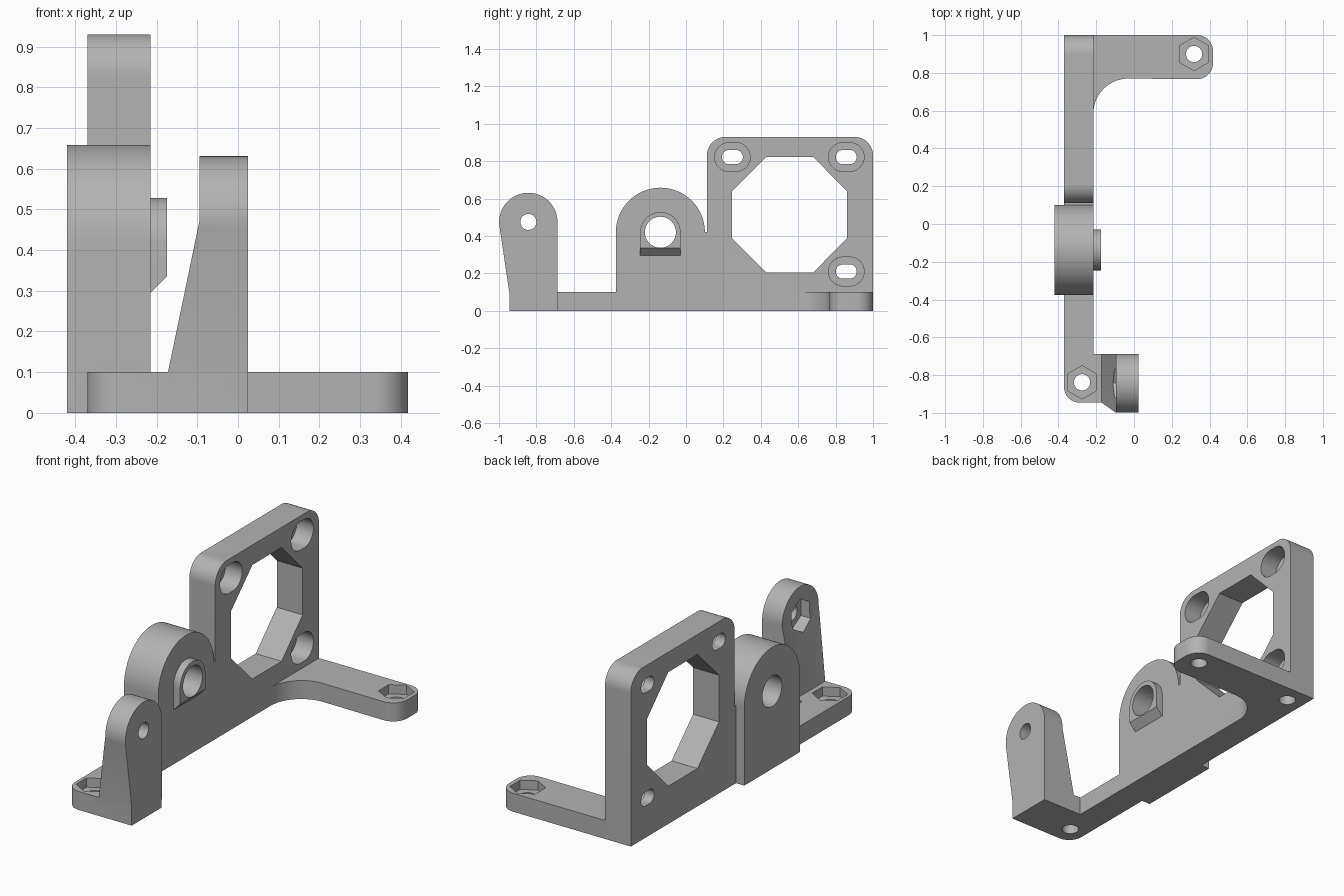
import bpy, bmesh
from math import sin, cos, pi, radians

cube = bpy.data.objects.get("Cube")
if cube:
    bpy.data.objects.remove(cube, do_unlink=True)

grey = bpy.data.materials.new("plain grey")
grey.use_nodes = True
grey.diffuse_color = (0.45, 0.45, 0.45, 1)
grey.node_tree.nodes["Principled BSDF"].inputs["Base Color"].default_value = (0.45, 0.45, 0.45, 1)


def arc(u, v, r, start, end, n=24):
    """Points on an arc, angles in degrees."""
    angles = [radians(start + (end - start) * i / n) for i in range(n + 1)]
    return [(u + r * cos(a), v + r * sin(a)) for a in angles]


def ring(u, v, r, n=48, turn=0):
    return arc(u, v, r, turn, turn + 360, n)[:-1]


def slot(u, v, half, r):
    return arc(u + half, v, r, -90, 90) + arc(u - half, v, r, 90, 270)


def prism(name, outline, axis, low, high):
    """Extrude a flat outline along one axis."""
    place = {"x": lambda u, v: (low, u, v),
             "y": lambda u, v: (u, low, v),
             "z": lambda u, v: (u, v, low)}[axis]
    bm = bmesh.new()
    face = bm.faces.new([bm.verts.new(place(u, v)) for u, v in outline])
    out = bmesh.ops.extrude_face_region(bm, geom=[face])
    move = [high - low if axis == a else 0 for a in "xyz"]
    bmesh.ops.translate(bm, vec=move, verts=[g for g in out["geom"] if isinstance(g, bmesh.types.BMVert)])
    bmesh.ops.recalc_face_normals(bm, faces=bm.faces)
    mesh = bpy.data.meshes.new(name)
    bm.to_mesh(mesh)
    bm.free()
    mesh.materials.append(grey)
    obj = bpy.data.objects.new(name, mesh)
    bpy.context.collection.objects.link(obj)
    return obj


def combine(target, other, operation):
    """Apply a boolean and discard the second solid."""
    mod = target.modifiers.new("boolean", "BOOLEAN")
    mod.operation, mod.solver, mod.object = operation, "EXACT", other
    bpy.context.view_layer.objects.active = target
    bpy.ops.object.modifier_apply(modifier=mod.name)
    bpy.data.objects.remove(other, do_unlink=True)


BACK, FACE = -0.37, -0.215      # wall thickness range
HUB_Y, HUB_Z = -0.137, 0.42
POST_Y, POST_Z = -0.843, 0.475

# Wall with square frame and low connecting strip
bracket = prism("bracket",
                [(-0.72, 0), (1, 0)] + arc(0.9, 0.83, 0.1, 0, 90) + arc(0.212, 0.83, 0.1, 90, 180)
                + [(0.112, 0.42), (-0.1, 0.42), (-0.1, 0.1), (-0.72, 0.1)], "x", BACK, FACE)

# Round-topped hub
hub = prism("hub", [(-0.375, 0), (0.101, 0)] + arc(HUB_Y, HUB_Z, 0.238, 0, 180, 48), "x", -0.42, FACE)

# Boss on the hub, chamfered underneath
boss = prism("boss", [(-0.245, 0.295), (-0.029, 0.295)] + arc(HUB_Y, HUB_Z, 0.108, 0, 180), "x", -0.25, -0.175)
combine(boss, prism("chamfer", [(-0.26, 0.25), (-0.15, 0.25), (-0.15, 0.36)], "y", -0.4, 0.2), "DIFFERENCE")

# Rear arm with filleted root and rounded end
arm = prism("arm", [(-0.3, 1), (-0.3, 0.59)] + [(FACE, 0.59)] + arc(-0.03, 0.585, 0.185, 180, 90)
            + arc(0.335, 0.85, 0.083, -90, 0, 12) + arc(0.335, 0.917, 0.083, 0, 90, 12), "z", 0, 0.1)

# Front foot
foot = prism("foot", arc(-0.29, -0.865, 0.08, 180, 270, 12)
             + [(0.025, -0.945), (0.025, -0.688), (BACK, -0.688)], "z", 0, 0.1)

# Flared post with a sloped inner side
post = prism("post", [(-0.945, 0), (-0.688, 0)] + arc(POST_Y, POST_Z, 0.156, 0, 188, 40)
             + [(-0.945, 0.1)], "x", -0.172, 0.025)
slope = prism("slope", [(-0.172, 0.1), (-0.095, 0.47), (-0.095, 0.8), (-0.3, 0.8), (-0.3, 0.1)], "y", -1.2, -0.5)
combine(post, slope, "DIFFERENCE")

for part in (hub, boss, arm, foot, post):
    combine(bracket, part, "UNION")

# Octagonal window, shaft hole and post hole with nut recess
window = [(0.43, 0.205), (0.68, 0.205), (0.86, 0.387), (0.86, 0.64),
          (0.68, 0.822), (0.43, 0.822), (0.246, 0.64), (0.246, 0.387)]
cutters = [prism("window", window, "x", -0.5, -0.1),
           prism("shaft_hole", ring(HUB_Y, HUB_Z, 0.083), "x", -0.5, -0.1),
           prism("post_hole", ring(POST_Y, POST_Z, 0.043), "x", -0.3, 0.1),
           prism("post_nut", ring(POST_Y, POST_Z, 0.088, 6, 30), "x", -0.3, -0.045)]

# Slotted screw holes with counterbores at three frame corners
for y, z in ((0.248, 0.822), (0.857, 0.822), (0.857, 0.21)):
    cutters += [prism("slot", slot(y, z, 0.018, 0.038), "x", -0.5, -0.1),
                prism("counterbore", slot(y, z, 0.018, 0.077), "x", -0.315, -0.1)]

# Mounting holes with hexagonal nut recesses
for x, y in ((0.318, 0.9), (-0.275, -0.838)):
    cutters += [prism("mount_hole", ring(x, y, 0.043), "z", -0.1, 0.2),
                prism("mount_nut", ring(x, y, 0.088, 6, 30), "z", 0.05, 0.2)]

# Blind hole under the frame corner
cutters.append(prism("blind_hole", ring(-0.275, 0.9, 0.043), "z", -0.1, 0.1))

for cutter in cutters:
    combine(bracket, cutter, "DIFFERENCE")

bpy.ops.object.select_all(action="DESELECT")
bracket.select_set(True)
bpy.context.view_layer.objects.active = bracket
bpy.ops.object.shade_smooth_by_angle(angle=radians(25))
